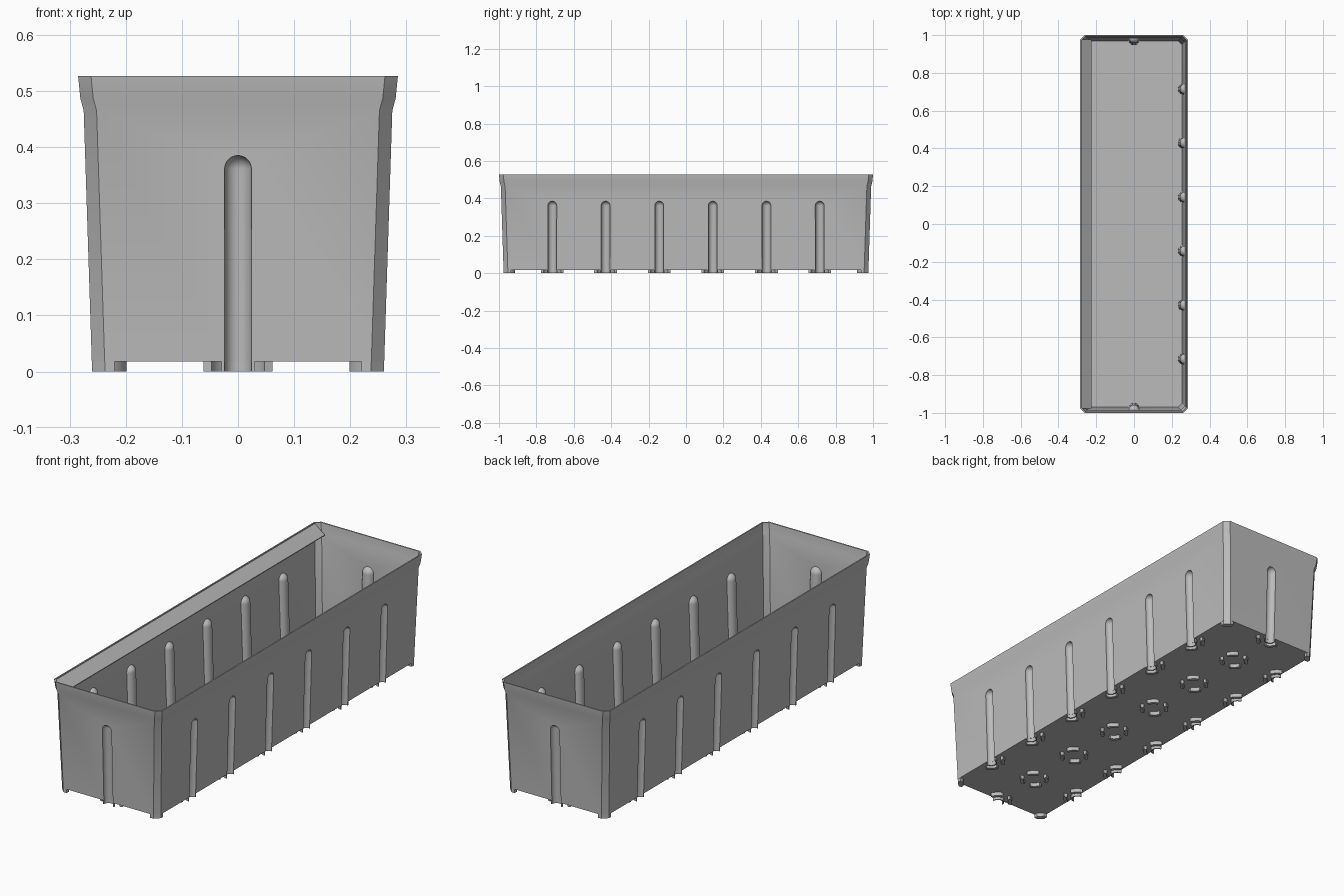
import bpy, bmesh, math
from mathutils import Matrix

if "Cube" in bpy.data.objects:
    bpy.data.objects.remove(bpy.data.objects["Cube"])

grey = bpy.data.materials.new("matte grey plastic")
grey.use_nodes = True
colour = (0.5, 0.5, 0.5, 1)
grey.diffuse_color = colour
grey.node_tree.nodes["Principled BSDF"].inputs["Base Color"].default_value = colour

EXTRA = 0.715          # half length minus half width
WALL = 0.006           # wall thickness
FLOOR = 0.018          # underside of the floor
LEAN = 0.032           # outward lean of the walls
GROOVE = 0.024         # groove radius
ROWS = [-0.715, -0.43, -0.143, 0.143, 0.43, 0.715]
# Groove places: position and inward angle
GROOVES = [(s * 0.26, y, math.pi if s > 0 else 0) for s in (-1, 1) for y in ROWS]
GROOVES += [(0, s * (0.26 + EXTRA), -s * math.pi / 2) for s in (-1, 1)]


def finish(bm, name):
    bmesh.ops.recalc_face_normals(bm, faces=bm.faces)
    mesh = bpy.data.meshes.new(name)
    bm.to_mesh(mesh)
    bm.free()
    mesh.materials.append(grey)
    obj = bpy.data.objects.new(name, mesh)
    bpy.context.collection.objects.link(obj)
    return obj


def activate(obj):
    bpy.ops.object.select_all(action='DESELECT')
    obj.select_set(True)
    bpy.context.view_layer.objects.active = obj


def smooth(obj):
    activate(obj)
    bpy.ops.object.shade_smooth_by_angle(angle=math.radians(25))


def cut(obj, cutter):
    activate(obj)
    mod = obj.modifiers.new("cut", 'BOOLEAN')
    mod.operation, mod.solver, mod.object = 'DIFFERENCE', 'EXACT', cutter
    bpy.ops.object.modifier_apply(modifier=mod.name)
    bpy.data.objects.remove(cutter)


def chamfered(hx, hy, c):
    quarter = [(hx, hy - c), (hx - c, hy)]
    left = [(-x, y) for x, y in reversed(quarter)]
    upper = quarter + left
    return upper + [(-x, -y) for x, y in upper]


def loft(name, profile, chamfer):
    bm = bmesh.new()
    rings = [[bm.verts.new((x, y, z)) for x, y in chamfered(h, h + EXTRA, chamfer)]
             for h, z in profile]
    for a, b in zip(rings, rings[1:]):
        for i in range(len(a)):
            j = (i + 1) % len(a)
            bm.faces.new((a[i], a[j], b[j], b[i]))
    bm.faces.new(rings[0])
    bm.faces.new(rings[-1])
    return finish(bm, name)


def capsules(name, radius):
    # Round-topped rods following the lean of each wall
    bm = bmesh.new()
    for x, y, angle in GROOVES:
        made = bmesh.ops.create_uvsphere(bm, u_segments=24, v_segments=24, radius=radius)
        for v in made["verts"]:
            if v.co.z < -0.0001:
                v.co.z -= 0.5
            v.co.z += 0.361
            v.co.x -= LEAN * v.co.z
        bmesh.ops.transform(bm, verts=made["verts"],
                            matrix=Matrix.Translation((x, y, 0)) @ Matrix.Rotation(angle, 4, 'Z'))
    return finish(bm, name)


def arc_block(bm, cx, cy, r0, r1, start, end, top, steps=10):
    angles = [start + (end - start) * i / steps for i in range(steps + 1)]
    outline = [(r1, a) for a in angles] + [(r0, a) for a in reversed(angles)]
    verts = [bm.verts.new((cx + r * math.cos(a), cy + r * math.sin(a), 0)) for r, a in outline]
    # Quads along the arc, then lifted to the floor
    n = len(verts)
    faces = [bm.faces.new((verts[i], verts[i + 1], verts[n - 2 - i], verts[n - 1 - i]))
             for i in range(steps)]
    up = bmesh.ops.extrude_face_region(bm, geom=faces, use_keep_orig=True)
    for v in up["geom"]:
        if isinstance(v, bmesh.types.BMVert):
            v.co.z = top


# Planter body: outer shell, hollow with raised ribs, outside grooves
outer = [(0.2606, FLOOR), (0.275, 0.465), (0.281, 0.487), (0.285, 0.527)]
body = loft("planter_body", outer, 0.023)
inner = [(h - WALL, z) for h, z in outer]
inner[0] = (inner[0][0], FLOOR + WALL)
inner.append((inner[-1][0] + 0.002, 0.56))
cavity = loft("cavity_cutter", inner, 0.021)
cut(cavity, capsules("rib_cutter", GROOVE + 0.005))
cut(body, cavity)
cut(body, capsules("groove_cutter", GROOVE))
smooth(body)

# Groove sleeves reaching the ground
bm = bmesh.new()
for x, y, angle in GROOVES:
    arc_block(bm, x, y, GROOVE, GROOVE + 0.005, angle - math.pi / 2, angle + math.pi / 2,
              FLOOR + 0.004, 16)
smooth(finish(bm, "groove_sleeves"))

# Split ring feet: four arcs in the middle, two beside each groove
bm = bmesh.new()
places = [(0, y, None) for y in ROWS] + GROOVES
for x, y, inward in places:
    for k in range(4):
        mid = math.pi / 4 + k * math.pi / 2
        if inward is None or math.cos(mid - inward) > 0:
            arc_block(bm, x, y, 0.05, 0.065, mid - 0.44, mid + 0.44, FLOOR + 0.003)
smooth(finish(bm, "ring_feet"))

# Corner feet
bm = bmesh.new()
for sx in (-1, 1):
    for sy in (-1, 1):
        shape = [(0.26, 0.952), (0.237, 0.975), (0.22, 0.975), (0.22, 0.958),
                 (0.243, 0.935), (0.26, 0.935)]
        low = [bm.verts.new((sx * x, sy * y, 0)) for x, y in shape]
        high = [bm.verts.new((sx * x, sy * y, FLOOR + 0.003)) for x, y in shape]
        bm.faces.new(low)
        bm.faces.new(high)
        for i in range(len(low)):
            j = (i + 1) % len(low)
            bm.faces.new((low[i], low[j], high[j], high[i]))
finish(bm, "corner_feet")

# Sloping ledge inside the right long rim
bm = bmesh.new()
section = [(-0.284, 0.527), (-0.226, 0.483), (-0.226, 0.479), (-0.28, 0.52)]
ends = [[bm.verts.new((x, y, z)) for x, z in section] for y in (-0.976, 0.976)]
for i in range(4):
    j = (i + 1) % 4
    bm.faces.new((ends[0][i], ends[0][j], ends[1][j], ends[1][i]))
for end in ends:
    bm.faces.new(end)
finish(bm, "rim_ledge")
